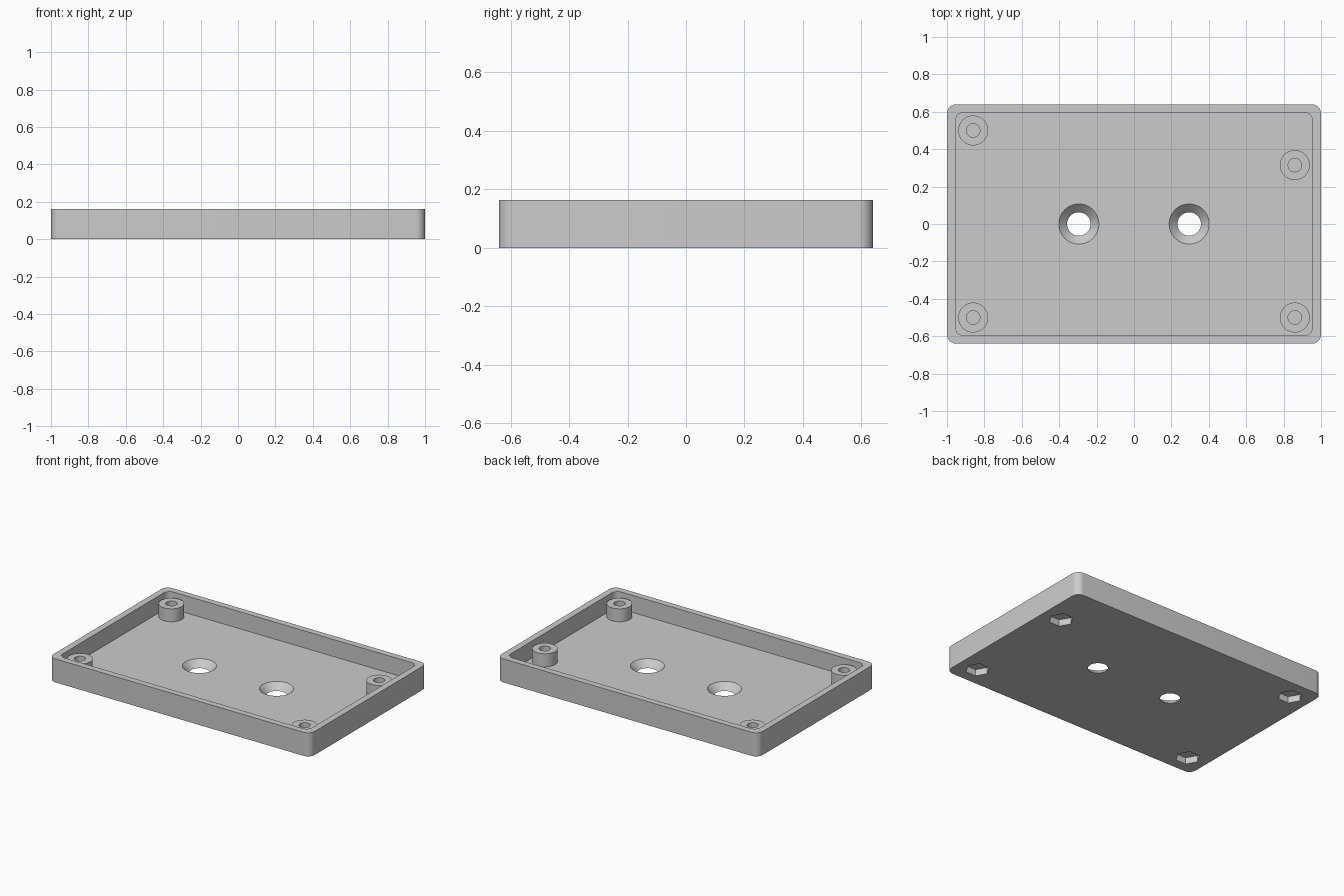
import bpy
import bmesh
from math import cos, sin, pi

cube = bpy.data.objects.get("Cube")
if cube:
    bpy.data.objects.remove(cube, do_unlink=True)

HEIGHT, FLOOR, POST_TOP = 0.163, 0.045, 0.135
POSTS = [(-0.86, 0.5), (0.86, 0.315), (-0.86, -0.5), (0.86, -0.5)]
SCREWS = [(-0.295, 0), (0.295, 0)]

grey = bpy.data.materials.new("light grey plastic")
grey.use_nodes = True
colour = (0.6, 0.6, 0.6, 1)
grey.diffuse_color = colour
grey.node_tree.nodes["Principled BSDF"].inputs["Base Color"].default_value = colour


def loft(name, lower, upper, z0, z1):
    """Closed solid between two outlines with equal point counts."""
    bm = bmesh.new()
    a = [bm.verts.new((x, y, z0)) for x, y in lower]
    b = [bm.verts.new((x, y, z1)) for x, y in upper]
    n = len(a)
    for i in range(n):
        j = (i + 1) % n
        bm.faces.new((a[i], a[j], b[j], b[i]))
    bm.faces.new(a[::-1])
    bm.faces.new(b)
    mesh = bpy.data.meshes.new(name)
    bm.to_mesh(mesh)
    bm.free()
    mesh.materials.append(grey)
    obj = bpy.data.objects.new(name, mesh)
    bpy.context.collection.objects.link(obj)
    return obj


def circle(at, r, n=48):
    return [(at[0] + r * cos(2 * pi * i / n), at[1] + r * sin(2 * pi * i / n)) for i in range(n)]


def rounded_rect(hx, hy, r, steps=8):
    pts = []
    for k, (sx, sy) in enumerate([(1, 1), (-1, 1), (-1, -1), (1, -1)]):
        for i in range(steps + 1):
            t = pi / 2 * (k + i / steps)
            pts.append((sx * (hx - r) + r * cos(t), sy * (hy - r) + r * sin(t)))
    return pts


def combine(target, tool, operation):
    mod = target.modifiers.new(operation.lower(), "BOOLEAN")
    mod.operation, mod.solver, mod.object = operation, "EXACT", tool
    bpy.context.view_layer.objects.active = target
    bpy.ops.object.modifier_apply(modifier=mod.name)
    bpy.data.objects.remove(tool, do_unlink=True)


# Open tray with rounded corners
outer = rounded_rect(1, 0.64, 0.05)
inner = rounded_rect(0.955, 0.596, 0.045)
tray = loft("tray", outer, outer, 0, HEIGHT)
combine(tray, loft("cavity", inner, inner, FLOOR, HEIGHT + 0.1), "DIFFERENCE")

# Standoffs with blind screw holes above and hexagonal nut pockets below
for at in POSTS:
    ring, bore, nut = circle(at, 0.08), circle(at, 0.036, 32), circle(at, 0.078, 6)
    combine(tray, loft("standoff", ring, ring, FLOOR / 2, POST_TOP), "UNION")
    combine(tray, loft("bore", bore, bore, 0.052, HEIGHT), "DIFFERENCE")
    combine(tray, loft("nut_pocket", nut, nut, -0.05, 0.045), "DIFFERENCE")

# Countersunk mounting holes through the floor
for at in SCREWS:
    cone = loft("countersink", circle(at, 0.053), circle(at, 0.117), -0.01, FLOOR + 0.01)
    combine(tray, cone, "DIFFERENCE")

# Smooth curved walls, sharp edges
bpy.ops.object.select_all(action="DESELECT")
tray.select_set(True)
bpy.context.view_layer.objects.active = tray
bpy.ops.object.shade_smooth_by_angle(angle=pi / 6)
